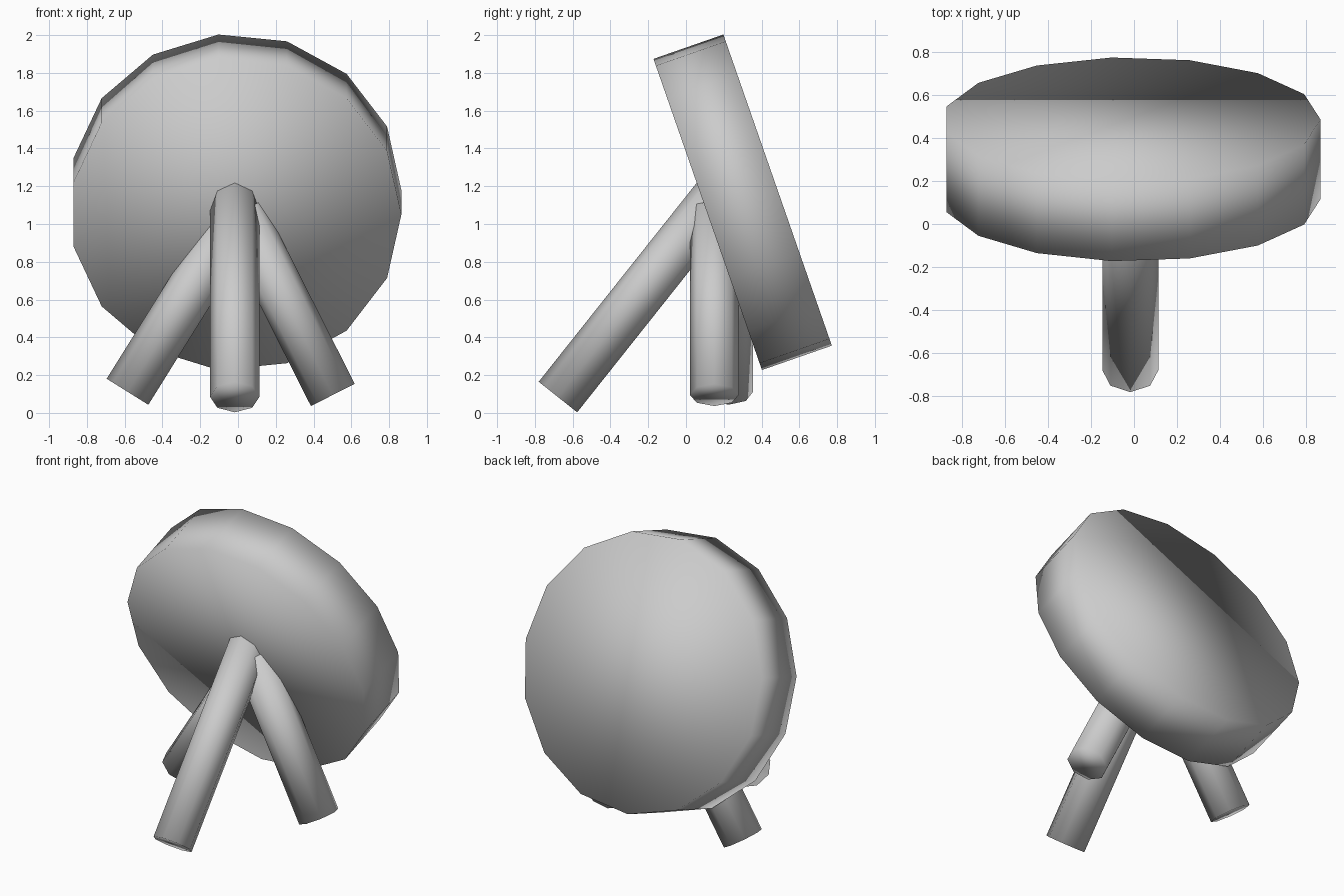
import bpy
import bmesh
from math import cos, sin, tau
from mathutils import Vector

if "Cube" in bpy.data.objects:
    bpy.data.objects.remove(bpy.data.objects["Cube"])


def rod(name, start, end, radius, sides, first):
    """Smooth capped cylinder from start to end; one corner points along 'first'."""
    start, end = Vector(start), Vector(end)
    axis = (end - start).normalized()
    u = Vector(first)
    u = (u - axis * u.dot(axis)).normalized()
    v = axis.cross(u)
    bm = bmesh.new()
    rings = []
    for centre in (start, end):
        rings.append([bm.verts.new(centre + radius * (cos(tau * i / sides) * u + sin(tau * i / sides) * v))
                      for i in range(sides)])
    low, high = rings
    for i in range(sides):
        j = (i + 1) % sides
        bm.faces.new((low[i], low[j], high[j], high[i]))
    bm.faces.new(low[::-1])
    bm.faces.new(high)
    for f in bm.faces:
        f.smooth = True
    mesh = bpy.data.meshes.new(name)
    bm.to_mesh(mesh)
    bm.free()
    obj = bpy.data.objects.new(name, mesh)
    bpy.context.collection.objects.link(obj)
    return obj


# Thick disc, leaning back at the bottom
centre = Vector((-0.012, 0.30, 1.115))
half = Vector((0, 0.185, 0.0645))
rod("tilted_disc", centre - half, centre + half, 0.877, 15, (1, 0, 0))

# Front leg, its upper end buried in the disc
foot = Vector((-0.017, -0.678, 0.084))
rod("front_leg", foot, foot + 1.4 * Vector((0, 0.622, 0.783)), 0.13, 8, (1, 0, 0))

# Two splayed legs
rod("right_leg", (0.502, 0.15, 0.095), (0.012, 0.15, 1.065), 0.13, 8, (0, 1, 0))
rod("left_leg", (-0.585, 0.225, 0.112), (-0.009, 0.225, 1.034), 0.13, 8, (0, 1, 0))
